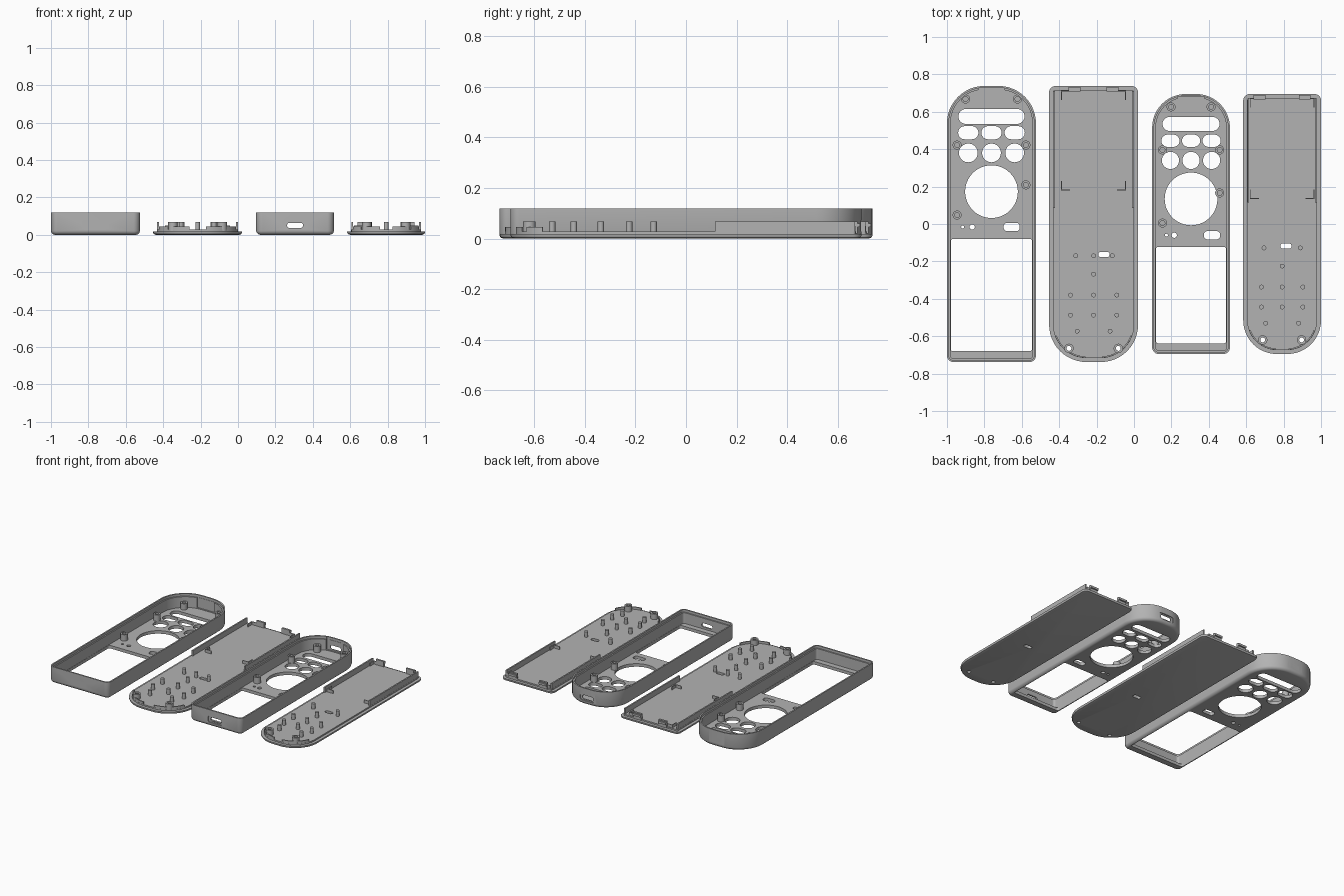
import bpy, bmesh, math
from mathutils import Vector

if "Cube" in bpy.data.objects:
    bpy.data.objects.remove(bpy.data.objects["Cube"], do_unlink=True)

grey = bpy.data.materials.new("plastic grey")
grey.use_nodes = True
GREY = (0.45, 0.45, 0.45, 1)
grey.diffuse_color = GREY
grey.node_tree.nodes["Principled BSDF"].inputs["Base Color"].default_value = GREY


def outline(w, h, r_top, r_bot, inset=0, steps=12):
    """Rounded rectangle with separate corner radii at its +y and -y ends."""
    pts = []
    for quad, (sx, sy) in enumerate([(1, 1), (-1, 1), (-1, -1), (1, -1)]):
        r0 = r_top if sy > 0 else r_bot
        r = max(r0 - inset, 0)
        cx, cy = sx * (w / 2 - inset - r), sy * (h / 2 - inset - r)
        for i in range(steps + 1):
            a = (quad + i / steps) * math.pi / 2
            pts.append((cx + r * math.cos(a), cy + r * math.sin(a)))
    return pts


def loft(name, rings, at=(0, 0), upright=False):
    """Skin a stack of (points, z) rings, capped at both ends."""
    bm = bmesh.new()
    loops = [[bm.verts.new((x, y, z)) for x, y in pts] for pts, z in rings]
    for a, b in zip(loops, loops[1:]):
        n = len(a)
        for i in range(n):
            bm.faces.new((a[i], a[(i + 1) % n], b[(i + 1) % n], b[i]))
    bm.faces.new(loops[0][::-1])
    bm.faces.new(loops[-1])
    bmesh.ops.remove_doubles(bm, verts=bm.verts, dist=0.00005)
    for v in bm.verts:
        if upright:  # local z runs along y
            v.co = Vector((v.co.x, v.co.z, v.co.y))
            v.co.z += at[1]
        else:
            v.co.y += at[1]
        v.co.x += at[0]
    bmesh.ops.recalc_face_normals(bm, faces=bm.faces)
    mesh = bpy.data.meshes.new(name)
    bm.to_mesh(mesh)
    bm.free()
    mesh.materials.append(grey)
    ob = bpy.data.objects.new(name, mesh)
    bpy.context.collection.objects.link(ob)
    return ob


def block(name, x, y, w, h, r, z0, z1, **kw):
    shape = outline(w, h, r, r, steps=12 if r else 1)
    return loft(name, [(shape, z0), (shape, z1)], (x, y), **kw)


def box(name, x0, x1, y0, y1, z0, z1):
    return block(name, (x0 + x1) / 2, (y0 + y1) / 2, x1 - x0, y1 - y0, 0, z0, z1)


def tube(name, x, y, r, hole, z0, z1, floor):
    rings = [(outline(2 * r, 2 * r, r, r, i, 8), z)
             for i, z in [(0, z0), (0, z1), (r - hole, z1), (r - hole, floor)]]
    return loft(name, rings, (x, y))


def cut(ob, cutters):
    for c in cutters:
        c.hide_render = True
        m = ob.modifiers.new("cut", "BOOLEAN")
        m.operation, m.solver, m.object = "DIFFERENCE", "EXACT", c
    dg = bpy.context.evaluated_depsgraph_get()
    mesh = bpy.data.meshes.new_from_object(ob.evaluated_get(dg))
    ob.modifiers.clear()
    ob.data = mesh
    for c in cutters:
        bpy.data.objects.remove(c, do_unlink=True)


def smooth(ob):
    bpy.ops.object.select_all(action="DESELECT")
    ob.select_set(True)
    bpy.context.view_layer.objects.active = ob
    bpy.ops.object.shade_smooth_by_angle(angle=math.radians(30))


FLOOR, TOP, POST = 0.022, 0.118, 0.067


def shell(tag, cx, w, h, r, s):
    """Open tray with button holes, screen window, end slots and bosses."""
    profile = [(0.02, 0), (0.011, 0.003), (0.003, 0.011), (0, 0.02), (0, TOP), (0.01, TOP),
               (0.01, 0.1), (0.019, 0.1), (0.019, FLOOR)]
    body = loft(tag + "_shell", [(outline(w, h, r, 0.035, i), z) for i, z in profile], (cx, 0))

    def hole(x, y, hw, hh, rad):
        return block("cutter", cx + x, y, hw, hh, rad, -0.05, 0.05)

    def disc(x, y, rad):
        return hole(x, y, 2 * rad, 2 * rad, rad)

    # button openings
    bar_w, bar_h, bar_y = s["bar"]
    cuts = [hole(0, bar_y, bar_w, bar_h, bar_h / 2)]
    pill_w, pill_h, pill_y = s["pill"]
    rad, disc_y = s["disc"]
    for k in (-1, 0, 1):
        x = k * s["pitch"]
        cuts += [hole(x, pill_y, pill_w, pill_h, pill_h / 2), disc(x, disc_y, rad)]
    cuts.append(disc(0, s["dial_y"], 0.141))
    # small openings above the screen
    ly, (a, b, c) = s["led_y"], s["led_x"]
    cuts += [disc(a, ly, 0.008), disc(b, ly, 0.014), hole(c, ly, 0.086, 0.044, 0.018)]
    # screen window
    top, bottom = s["screen"]
    cuts.append(hole(0, (top + bottom) / 2, w - 0.041, top - bottom, 0.012))
    # end slots, each with a shallow outer recess
    for side in (-1, 1):
        y = side * h / 2
        cuts.append(block("cutter", cx, 0.05, 0.085, 0.027, 0.012, y - 0.05, y + 0.05, upright=True))
        cuts.append(block("cutter", cx, 0.05, 0.118, 0.044, 0.012,
                          y - 0.007, y + 0.007, upright=True))
    # thinned wall inside the round end
    cuts.append(box("cutter", cx - 0.07, cx + 0.07, h / 2 - 0.06, h / 2 - 0.012, 0.026, 0.2))
    cut(body, cuts)
    smooth(body)
    # screw bosses
    for i, (x, y) in enumerate(s["bosses"]):
        smooth(tube(f"{tag}_shell_boss_{i}", cx + x, y, 0.024, 0.013, 0.015, POST, FLOOR))


def plate(tag, cx, w, h, r, s):
    """Back cover with pins, bosses, rails, brackets and tabs."""
    profile = [(0.014, 0), (0.004, 0.004), (0, 0.012), (0, 0.018), (0.021, 0.018), (0.021, 0.028)]
    body = loft(tag + "_cover", [(outline(w, h, 0.035, r, i), z) for i, z in profile], (cx, 0))
    bx, by = s["boss"]
    sx, sy = s["slot"]
    cuts = [block("cutter", cx + sx, sy, 0.06, 0.028, 0.013, -0.05, 0.1)]
    cuts += [block("cutter", cx + k * bx, by, 0.026, 0.026, 0.013, -0.05, 0.1) for k in (-1, 1)]
    cut(body, cuts)
    smooth(body)
    # support pins
    for i, (x, y) in enumerate(s["pins"]):
        smooth(block(f"{tag}_pin_{i}", cx + x, y, 0.025, 0.025, 0.0125, 0.02, POST))
    y0, y1 = s["rail"]
    t0, t1 = s["tab"]
    for k, side in ((-1, "right"), (1, "left")):
        def mirrored(name, a, b, *rest):
            a, b = sorted((cx + k * a, cx + k * b))
            box(f"{tag}_{side}_{name}", a, b, *rest)

        # hollow screw post, open through the cover
        n = outline(0.05, 0.05, 0.025, 0.025, 0, 8)
        post = loft(f"{tag}_{side}_post", [(n, 0.02), (n, POST)], (cx + k * bx, by))
        cut(post, [block("cutter", cx + k * bx, by, 0.026, 0.026, 0.013, -0.05, 0.1)])
        smooth(post)
        # long side rail and end tab
        mirrored("rail", w / 2 - 0.032, w / 2 - 0.022, y0, y1, 0.02, POST)
        mirrored("tab", t0, t1, h / 2 - 0.03, h / 2 - 0.016, 0.02, POST)
        mirrored("tab_hook", t0, t1, h / 2 - 0.018, h / 2 - 0.006, 0.045, 0.06)
        # battery corner brackets
        for end, y, d in (("low", s["bay"][0], 1), ("high", s["bay"][1], -1)):
            ya, yb = sorted((y, y + d * 0.045))
            mirrored(end + "_bracket_side", 0.168, 0.173, ya, yb, 0.02, 0.05)
            ya, yb = sorted((y, y - d * 0.005))
            mirrored(end + "_bracket_end", 0.125, 0.173, ya, yb, 0.02, 0.05)
        # curved locating ridges at the round end
        for j, (a0, a1) in enumerate(((200, 228), (238, 268))):
            angles = [math.radians(a0 + (a1 - a0) * i / 6) for i in range(7)]
            mx, my = w / 2 - r, -(h / 2 - r)
            pts = [(-k * (-mx + q * math.cos(a)), my + q * math.sin(a))
                   for q, seq in ((r - 0.022, angles), (r - 0.03, angles[::-1])) for a in seq]
            smooth(loft(f"{tag}_{side}_ridge_{j}", [(pts, 0.02), (pts, 0.045)], (cx, 0)))


def boss_spots(x_in, x_out, ys):
    a, b, c, d = ys
    return [(-x_in, a), (x_in, a), (-x_out, b), (x_out, b), (x_out, c), (-x_out, d)]


def pin_spots(first, mid_y, wide, rows, narrow, last_y):
    spots = first + [(0, mid_y), (-narrow, last_y), (narrow, last_y)]
    return spots + [(k * wide, y) for y in rows for k in (-1, 0, 1)]


shell("large", -0.762, 0.476, 1.476, 0.2, dict(
    bar=(0.353, 0.08, 0.575), pill=(0.108, 0.07, 0.488), disc=(0.05, 0.38), pitch=0.124,
    dial_y=0.173, led_y=-0.016, led_x=(-0.154, -0.103, 0.108), screen=(-0.08, -0.68),
    bosses=boss_spots(0.139, 0.184, (0.668, 0.422, 0.209, 0.048))))
plate("large", -0.216, 0.476, 1.476, 0.2, dict(
    boss=(0.132, -0.665), slot=(0.055, -0.163), rail=(0.085, 0.71), tab=(0.07, 0.133),
    bay=(0.185, 0.708),
    pins=pin_spots([(-0.096, -0.17), (0, -0.17), (0.1, -0.17)], -0.268, 0.124,
                   (-0.38, -0.487), 0.088, -0.573)))
shell("small", 0.305, 0.416, 1.39, 0.18, dict(
    bar=(0.305, 0.075, 0.535), pill=(0.097, 0.065, 0.445), disc=(0.046, 0.34), pitch=0.11,
    dial_y=0.134, led_y=-0.06, led_x=(-0.132, -0.09, 0.112), screen=(-0.122, -0.638),
    bosses=boss_spots(0.107, 0.153, (0.626, 0.396, 0.166, 0.005))))
plate("small", 0.792, 0.416, 1.39, 0.18, dict(
    boss=(0.104, -0.62), slot=(0.02, -0.118), rail=(0.115, 0.67), tab=(0.09, 0.152),
    bay=(0.14, 0.667),
    pins=pin_spots([(-0.097, -0.128), (0.097, -0.128)], -0.225, 0.111,
                   (-0.337, -0.444), 0.088, -0.53)))
